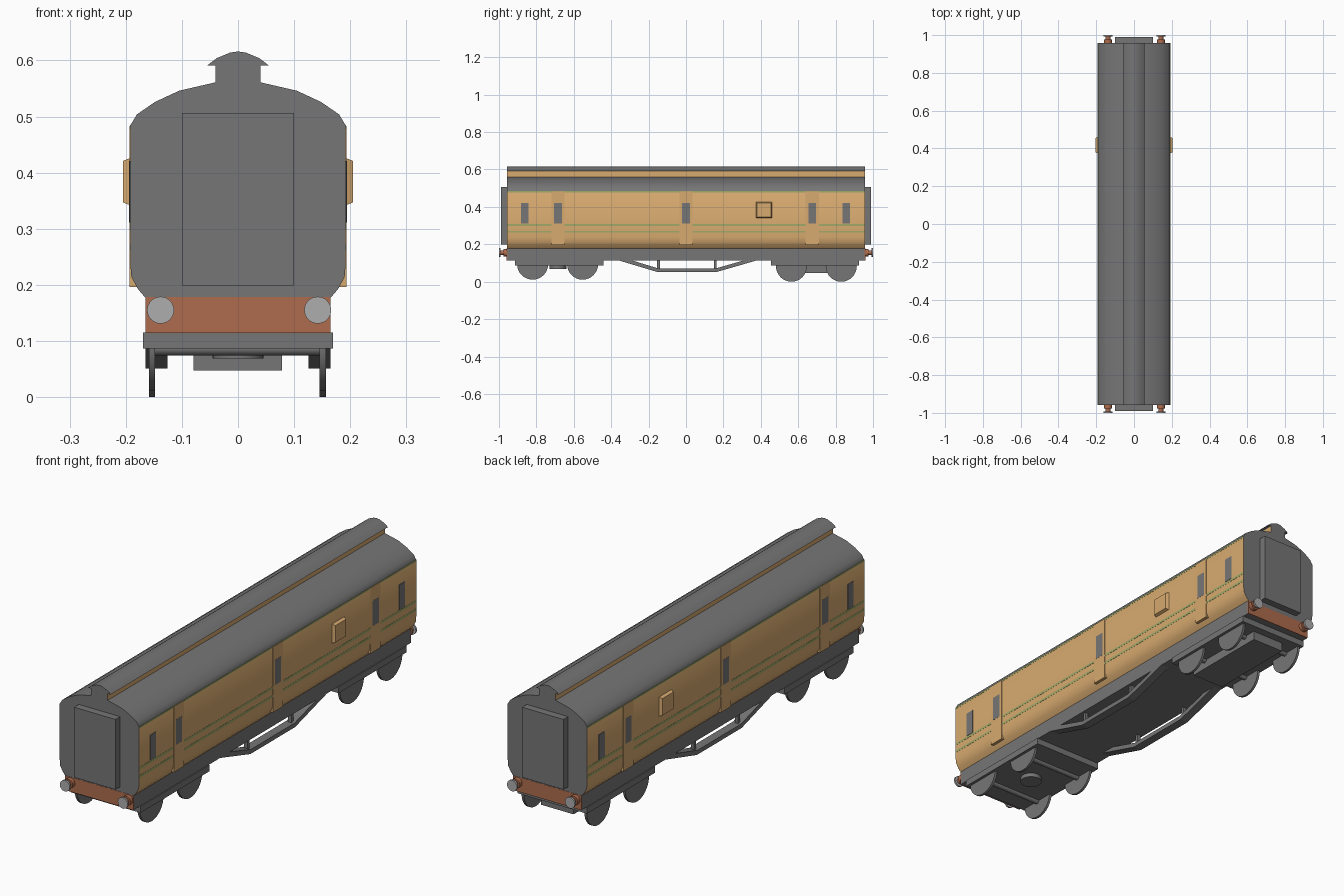
import bpy, bmesh, math
from mathutils import Matrix

if "Cube" in bpy.data.objects:
    bpy.data.objects.remove(bpy.data.objects["Cube"])

def material(name, r, g, b):
    m = bpy.data.materials.new(name)
    m.diffuse_color = (r, g, b, 1)
    m.use_nodes = True
    m.node_tree.nodes["Principled BSDF"].inputs["Base Color"].default_value = m.diffuse_color
    return m

GREY = material("dark_grey", 0.18, 0.18, 0.18)
TAN = material("tan", 0.68, 0.40, 0.16)
RUST = material("rust_orange", 0.42, 0.15, 0.075)
TRIM = material("olive_trim", 0.36, 0.40, 0.14)
STEEL = material("light_grey", 0.42, 0.42, 0.42)

def finish(bm, name, mats, rule=None, smooth=None):
    bmesh.ops.recalc_face_normals(bm, faces=bm.faces[:])
    bm.normal_update()
    if rule:
        for f in bm.faces:
            f.material_index = rule(f)
    me = bpy.data.meshes.new(name)
    bm.to_mesh(me)
    bm.free()
    for m in mats:
        me.materials.append(m)
    ob = bpy.data.objects.new(name, me)
    bpy.context.collection.objects.link(ob)
    if smooth:
        bpy.ops.object.select_all(action='DESELECT')
        ob.select_set(True)
        bpy.context.view_layer.objects.active = ob
        bpy.ops.object.shade_smooth_by_angle(angle=math.radians(smooth))
    return ob

def box(name, mat, x0, x1, y0, y1, z0, z1):
    bm = bmesh.new()
    bmesh.ops.create_cube(bm, size=1)
    for v in bm.verts:
        v.co = ((x0, x1)[v.co.x > 0], (y0, y1)[v.co.y > 0], (z0, z1)[v.co.z > 0])
    return finish(bm, name, [mat])

def side_box(name, mat, s, x0, x1, y0, y1, z0, z1):
    a, b = sorted((s * x0, s * x1))
    return box(name, mat, a, b, y0, y1, z0, z1)

def cylinder(name, mat, axis, r1, r2, depth, loc, seg=32):
    bm = bmesh.new()
    rot = Matrix.Rotation(math.pi / 2, 4, {'X': 'Y', 'Y': 'X', 'Z': 'Z'}[axis])
    bmesh.ops.create_cone(bm, cap_ends=True, segments=seg, radius1=r1, radius2=r2,
                          depth=depth, matrix=Matrix.Translation(loc) @ rot)
    return finish(bm, name, [mat], smooth=40)

def extrude(name, mats, pts, to3d, vec, rule=None, smooth=None):
    bm = bmesh.new()
    face = bm.faces.new([bm.verts.new(to3d(a, b)) for a, b in pts])
    new = bmesh.ops.extrude_face_region(bm, geom=[face])["geom"]
    bmesh.ops.translate(bm, vec=vec, verts=[v for v in new if isinstance(v, bmesh.types.BMVert)])
    return finish(bm, name, mats, rule, smooth)

def mirrored(half):
    return half + [(-x, z) for x, z in reversed(half) if x > 1e-6]

L = 0.958
along = lambda x, z: (x, -L, z)

# main body with arched roof: tan sides, grey ends and roof
def body_rule(f):
    return 1 if abs(f.normal.y) < 0.5 and 0.179 < f.calc_center_median().z < 0.484 else 0

extrude("body_shell", [GREY, TAN],
        mirrored([(0.165, 0.178), (0.178, 0.193), (0.19, 0.215), (0.192, 0.24), (0.192, 0.485),
                  (0.18, 0.505), (0.148, 0.527), (0.105, 0.547), (0.04, 0.562)]),
        along, (0, 2 * L, 0), body_rule, 35)

# raised roof section: tan side strips with grey cap
extrude("clerestory", [GREY, TAN], mirrored([(0.04, 0.555), (0.04, 0.594)]), along, (0, 2 * L, 0),
        lambda f: int(abs(f.normal.x) > 0.5))
extrude("clerestory_roof", [GREY],
        mirrored([(0.055, 0.592), (0.038, 0.605), (0.014, 0.615), (0, 0.617)]),
        along, (0, 2 * L, 0), None, 35)

# underframe with coloured end beams
box("underframe", GREY, -0.165, 0.165, -0.955, 0.955, 0.115, 0.18)
for e in (-1, 1):
    y0, y1 = sorted((e * 0.953, e * 0.959))
    box("buffer_beam", RUST, -0.165, 0.165, y0, y1, 0.115, 0.179)
    # end gangway
    y0, y1 = sorted((e * 0.95, e * 0.99))
    box("gangway", GREY, -0.1, 0.1, y0, y1, 0.2, 0.507)
    # buffers
    for x in (-0.138, 0.142):
        cylinder("buffer_base", RUST, 'Y', 0.021, 0.021, 0.02, (x, e * 0.966, 0.156))
        cylinder("buffer_shaft", RUST, 'Y', 0.013, 0.013, 0.025, (x, e * 0.983, 0.156))
        cylinder("buffer_head", STEEL, 'Y', 0.024, 0.024, 0.008, (x, e * 0.996, 0.156))

for s in (-1, 1):
    # trim bands
    for z0, z1 in ((0.300, 0.310), (0.263, 0.273), (0.479, 0.486)):
        side_box("trim_band", TRIM, s, 0.190, 0.1927, -L, L, z0, z1)
    # doors with windows
    for y in (-0.685, 0.0, 0.675):
        side_box("door", TAN, s, 0.178, 0.1935, y - 0.035, y + 0.035, 0.197, 0.484)
        side_box("door_window", GREY, s, 0.188, 0.1942, y - 0.021, y + 0.021, 0.312, 0.422)
    # end windows
    for y in (-0.862, 0.858):
        side_box("end_window", GREY, s, 0.188, 0.1938, y - 0.02, y + 0.02, 0.312, 0.422)
    # lookout box with chamfered outer face
    ducket = side_box("lookout_box", TAN, s, 0.185, 0.205, 0.372, 0.463, 0.34, 0.43)
    for v in ducket.data.vertices:
        if abs(v.co.x) > 0.2:
            v.co.y += 0.008 if v.co.y < 0.42 else -0.008
            v.co.z += 0.008 if v.co.z < 0.385 else -0.008
    # truss frame
    xa = 0.126 if s > 0 else -0.165
    extrude("truss", [GREY],
            [(-0.37, 0.118), (-0.15, 0.052), (0.16, 0.052), (0.39, 0.118),
             (0.32, 0.118), (0.155, 0.071), (-0.145, 0.071), (-0.30, 0.118)],
            lambda y, z: (xa, y, z), (0.039, 0, 0))
    for y in (-0.147, 0.157):
        box("truss_post", GREY, xa + 0.012, xa + 0.027, y - 0.007, y + 0.007, 0.06, 0.118)

# bogies: plate, wheels and axles
for y0, y1, axles, zc in ((-0.915, -0.44, (-0.82, -0.553), 0.095),
                          (0.455, 0.925, (0.564, 0.83), 0.084)):
    box("bogie_plate", GREY, -0.169, 0.169, y0, y1, 0.088, 0.116)
    for y in axles:
        cylinder("axle", GREY, 'X', 0.012, 0.012, 0.3, (0, y, 0.087), 16)
        for x in (-0.153, 0.151):
            cylinder("wheel", GREY, 'X', 0.083, 0.083, 0.011, (x, y, zc))
cylinder("bogie_pivot", GREY, 'Z', 0.045, 0.045, 0.03, (0, -0.685, 0.085))
box("battery_box", GREY, -0.079, 0.078, 0.49, 0.89, 0.048, 0.09)

# rest the lowest wheels exactly on the ground
low = min(v.co.z for o in bpy.data.objects for v in o.data.vertices)
for o in bpy.data.objects:
    o.location.z -= low
